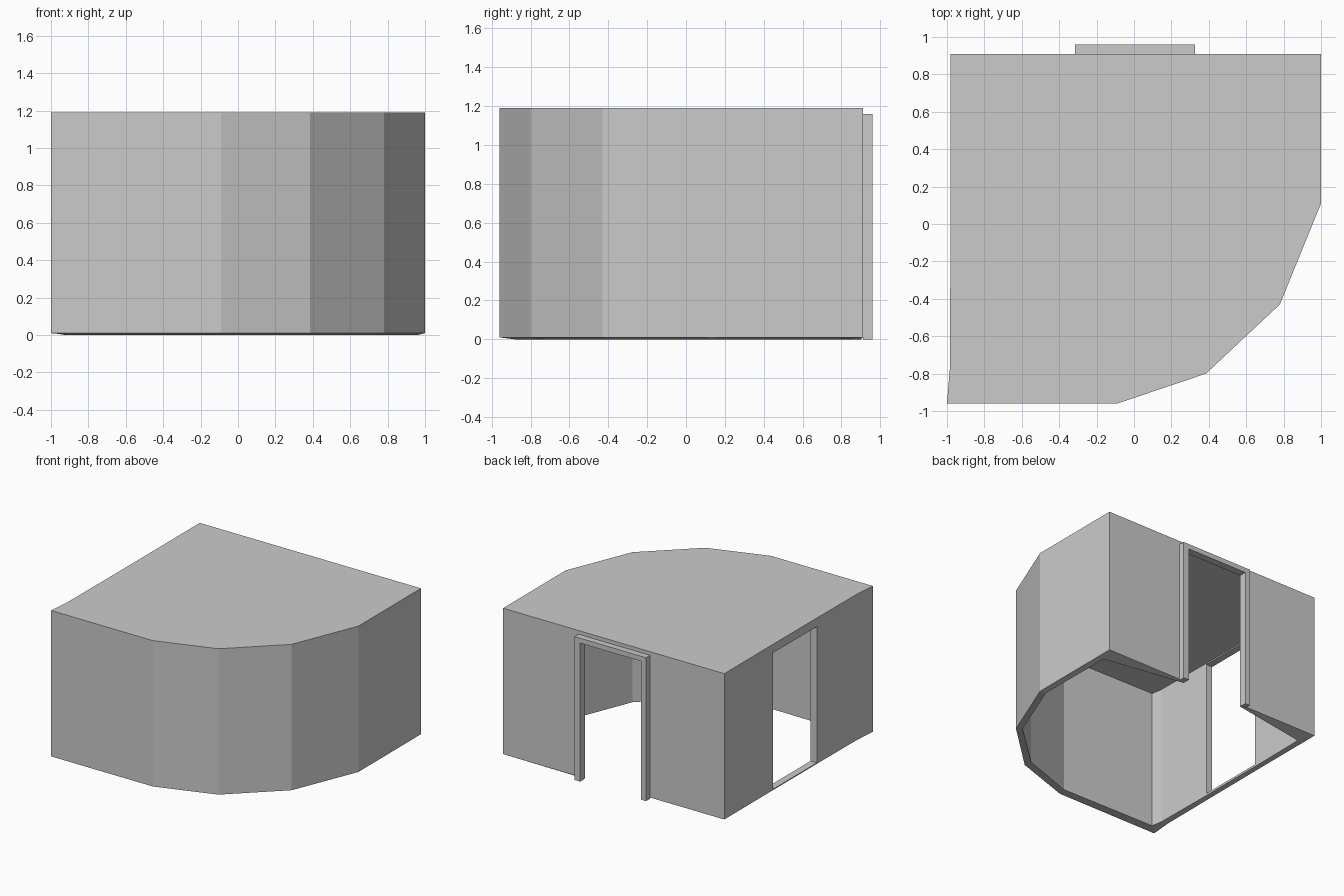
import bpy, bmesh

if "Cube" in bpy.data.objects:
    bpy.data.objects.remove(bpy.data.objects["Cube"])

# Plan stations, counter-clockwise: outer x, y, inner x, y, wall rows left open up to the next station
PLAN = [
    (-1.0, -0.96, -0.905, -0.87, ()),
    (-0.09, -0.96, -0.06, -0.88, ()),
    (0.385, -0.80, 0.385, -0.725, ()),
    (0.78, -0.43, 0.75, -0.39, ()),
    (1.0, 0.11, 0.96, 0.13, ()),
    (1.0, 0.91, 0.955, 0.79, ()),
    (0.275, 0.91, 0.275, 0.90, (0, 1)),     # back doorway
    (-0.27, 0.91, -0.27, 0.90, ()),
    (-0.98, 0.91, -0.92, 0.79, ()),
    (-0.98, 0.29, -0.925, 0.29, (1,)),      # side doorway with a sill
    (-0.982, -0.27, -0.925, -0.27, ()),
    (-0.985, -0.78, -0.92, -0.78, ()),
]
OUTER_Z = (0.01, 0.018, 1.12, 1.19)
INNER_Z = (0.0, 0.018, 1.12, 1.13)


def finish(name, bm):
    bmesh.ops.recalc_face_normals(bm, faces=bm.faces)
    mesh = bpy.data.meshes.new(name)
    bm.to_mesh(mesh)
    bm.free()
    obj = bpy.data.objects.new(name, mesh)
    bpy.context.collection.objects.link(obj)
    return obj


def room_shell():
    bm = bmesh.new()
    out = [[bm.verts.new((p[0], p[1], z)) for z in OUTER_Z] for p in PLAN]
    inn = [[bm.verts.new((p[2], p[3], z)) for z in INNER_Z] for p in PLAN]
    for i, p in enumerate(PLAN):
        j = (i + 1) % len(PLAN)
        gaps = p[4]
        # inner and outer wall panels, with jambs where a row is open
        for r in range(3):
            if r in gaps:
                for k in (i, j):
                    bm.faces.new((out[k][r], inn[k][r], inn[k][r + 1], out[k][r + 1]))
            else:
                bm.faces.new((out[i][r], out[j][r], out[j][r + 1], out[i][r + 1]))
                bm.faces.new((inn[j][r], inn[i][r], inn[i][r + 1], inn[j][r + 1]))
        # wall underside, door sill and door head
        levels = ([] if 0 in gaps else [0]) + ([2] if gaps else []) + ([1] if gaps == (1,) else [])
        for r in levels:
            bm.faces.new((out[i][r], out[j][r], inn[j][r], inn[i][r]))
    # roof and ceiling
    bm.faces.new([c[3] for c in out])
    bm.faces.new([c[3] for c in reversed(inn)])
    return finish("room_shell", bm)


def door_frame():
    # U-shaped surround extruded out from the back wall
    profile = [(-0.315, 0), (-0.27, 0), (-0.27, 1.12), (0.275, 1.12),
               (0.275, 0), (0.325, 0), (0.325, 1.16), (-0.315, 1.16)]
    bm = bmesh.new()
    face = bm.faces.new([bm.verts.new((x, 0.91, z)) for x, z in profile])
    ext = bmesh.ops.extrude_face_region(bm, geom=[face], use_keep_orig=True)
    moved = [g for g in ext["geom"] if isinstance(g, bmesh.types.BMVert)]
    bmesh.ops.translate(bm, verts=moved, vec=(0, 0.05, 0))
    return finish("door_frame", bm)


room_shell()
door_frame()
